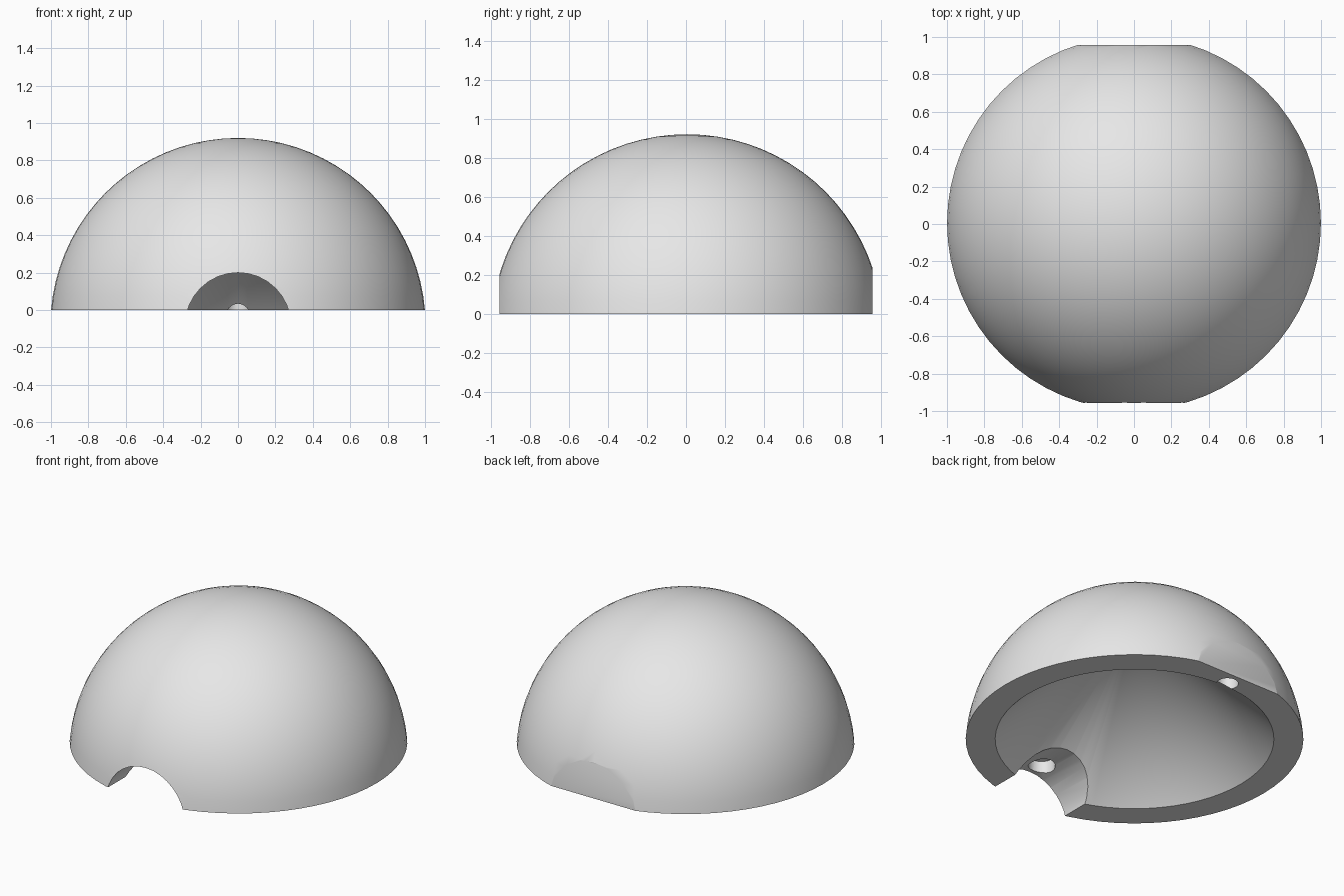
import bpy
import math

# Remove the default cube
cube = bpy.data.objects.get("Cube")
if cube:
    bpy.data.objects.remove(cube, do_unlink=True)

RADIUS = 1.003      # dome sphere
CY, CZ = 0.005, -0.083   # sphere centre, just below the base plane
PIN_Y = 0.855       # socket distance from the centre
PIN_TOP = 0.27      # ceiling of both sockets

# Plain grey material
grey = bpy.data.materials.new("plain_grey")
grey.use_nodes = True
colour = (0.8, 0.8, 0.8, 1)
grey.diffuse_color = colour
grey.node_tree.nodes["Principled BSDF"].inputs["Base Color"].default_value = colour

# Dome body
bpy.ops.mesh.primitive_uv_sphere_add(segments=64, ring_count=40, radius=RADIUS,
                                     location=(0, CY, CZ))
dome = bpy.context.object
dome.name = "dome_shell"
dome.data.materials.append(grey)


def cut(name):
    """Subtract the active object from the dome, then discard it."""
    cutter = bpy.context.object
    cutter.name = name
    cutter.hide_render = True
    bpy.context.view_layer.objects.active = dome
    mod = dome.modifiers.new(name, 'BOOLEAN')
    mod.operation = 'DIFFERENCE'
    mod.solver = 'EXACT'
    mod.object = cutter
    bpy.ops.object.modifier_apply(modifier=mod.name)
    bpy.data.objects.remove(cutter, do_unlink=True)


def cut_box(name, centre):
    bpy.ops.mesh.primitive_cube_add(size=3, location=centre)
    cut(name)


def cut_cylinder(name, radius, depth, centre, tilt=0, sides=32):
    bpy.ops.mesh.primitive_cylinder_add(vertices=sides, radius=radius, depth=depth,
                                        location=centre, rotation=(tilt, 0, 0))
    cut(name)


# Flat base and flat back
cut_box("base_cutter", (0, 0, -1.5))
cut_box("back_cutter", (0, 0.956 + 1.5, 0))

# Conical hollow, opening at the base
mouth, height, below = 0.825, 0.8, 0.2
bpy.ops.mesh.primitive_cone_add(vertices=64, radius1=mouth * (1 + below / height),
                                radius2=0, depth=height + below,
                                location=(0, CY, (height - below) / 2))
cut("hollow_cutter")

# Front arch, running from outside into the hollow
cut_cylinder("arch_cutter", 0.283, 1.2, (0, CY - 0.8, CZ), math.pi / 2)

# Round sockets: one in the back rim, one in the roof of the arch
for name, side, radius in (("back_socket", 1, 0.065), ("front_socket", -1, 0.08)):
    depth = PIN_TOP + 0.1
    cut_cylinder(name, radius, depth, (0, CY + side * PIN_Y, PIN_TOP - depth / 2))

# Smooth curved surfaces, crisp cut edges
bpy.ops.object.select_all(action='DESELECT')
dome.select_set(True)
bpy.context.view_layer.objects.active = dome
bpy.ops.object.shade_smooth_by_angle(angle=math.radians(20))
